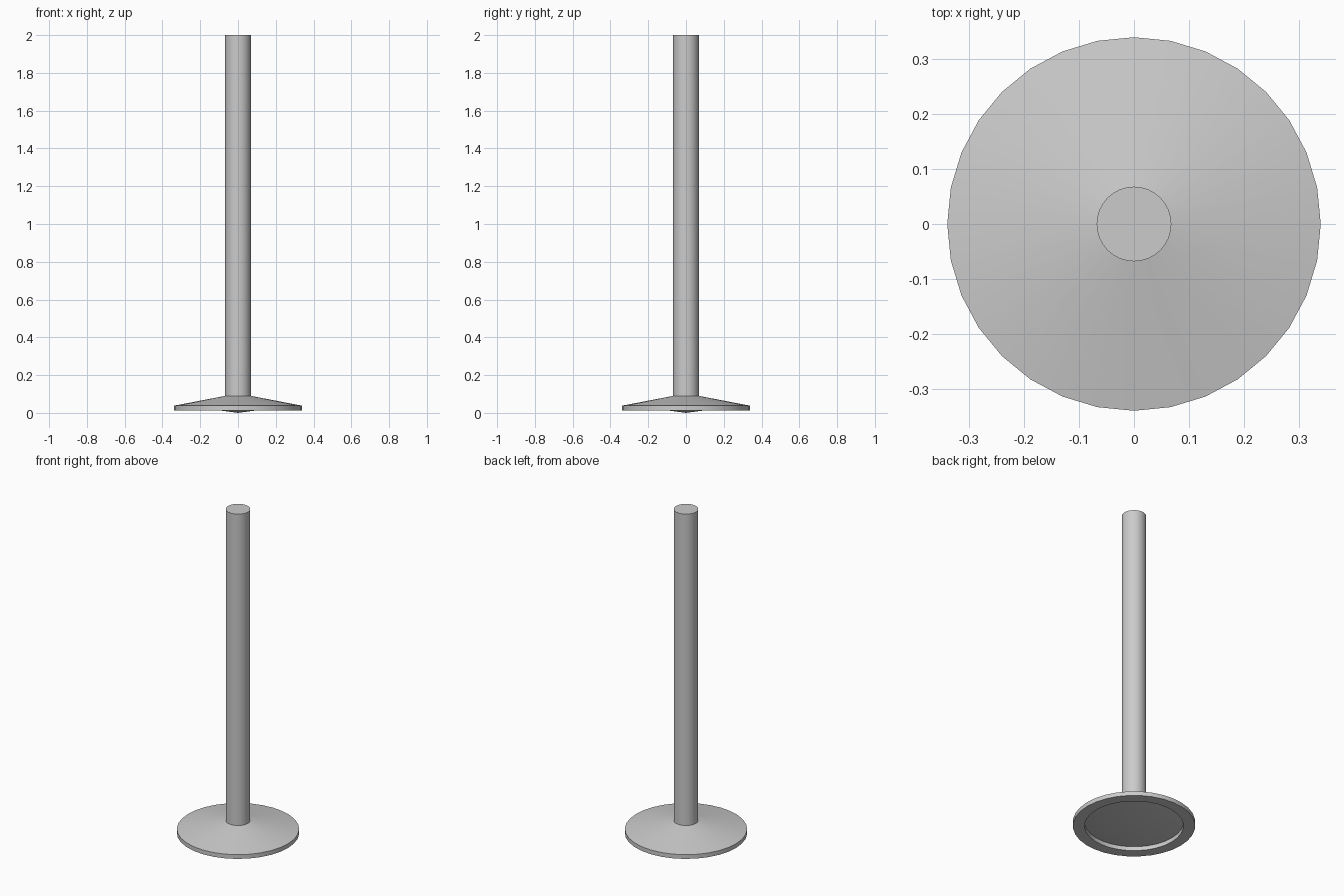
import bpy, bmesh, math

if "Cube" in bpy.data.objects:
    bpy.data.objects.remove(bpy.data.objects["Cube"])

SIDES = 32

def lathe(name, profile):
    """Revolve an (r, z) profile about z; points with r = 0 become poles."""
    bm = bmesh.new()
    rings = []
    for r, z in profile:
        if r == 0:
            rings.append([bm.verts.new((0, 0, z))] * SIDES)
        else:
            rings.append([bm.verts.new((r * math.cos(2 * math.pi * i / SIDES),
                                        r * math.sin(2 * math.pi * i / SIDES), z))
                          for i in range(SIDES)])
    for a, b in zip(rings, rings[1:]):
        for i in range(SIDES):
            j = (i + 1) % SIDES
            bm.faces.new(dict.fromkeys((a[i], a[j], b[j], b[i])))
    bmesh.ops.recalc_face_normals(bm, faces=bm.faces)
    mesh = bpy.data.meshes.new(name)
    bm.to_mesh(mesh)
    bm.free()
    obj = bpy.data.objects.new(name, mesh)
    bpy.context.collection.objects.link(obj)
    bpy.context.view_layer.objects.active = obj
    obj.select_set(True)
    bpy.ops.object.shade_smooth_by_angle(angle=math.radians(25))
    obj.select_set(False)
    return obj

# One continuous turned piece: raised centre in a recess, rim, sloped head, long stem
lathe("valve_stem_and_head", [
    (0, 0), (0.275, 0.037),          # shallow cone inside the recess
    (0.275, 0.012), (0.34, 0.012),   # recess wall and flat rim
    (0.34, 0.038), (0.068, 0.09),    # rim edge and sloped top
    (0.068, 2.0), (0, 2.0),          # stem and flat end
])
